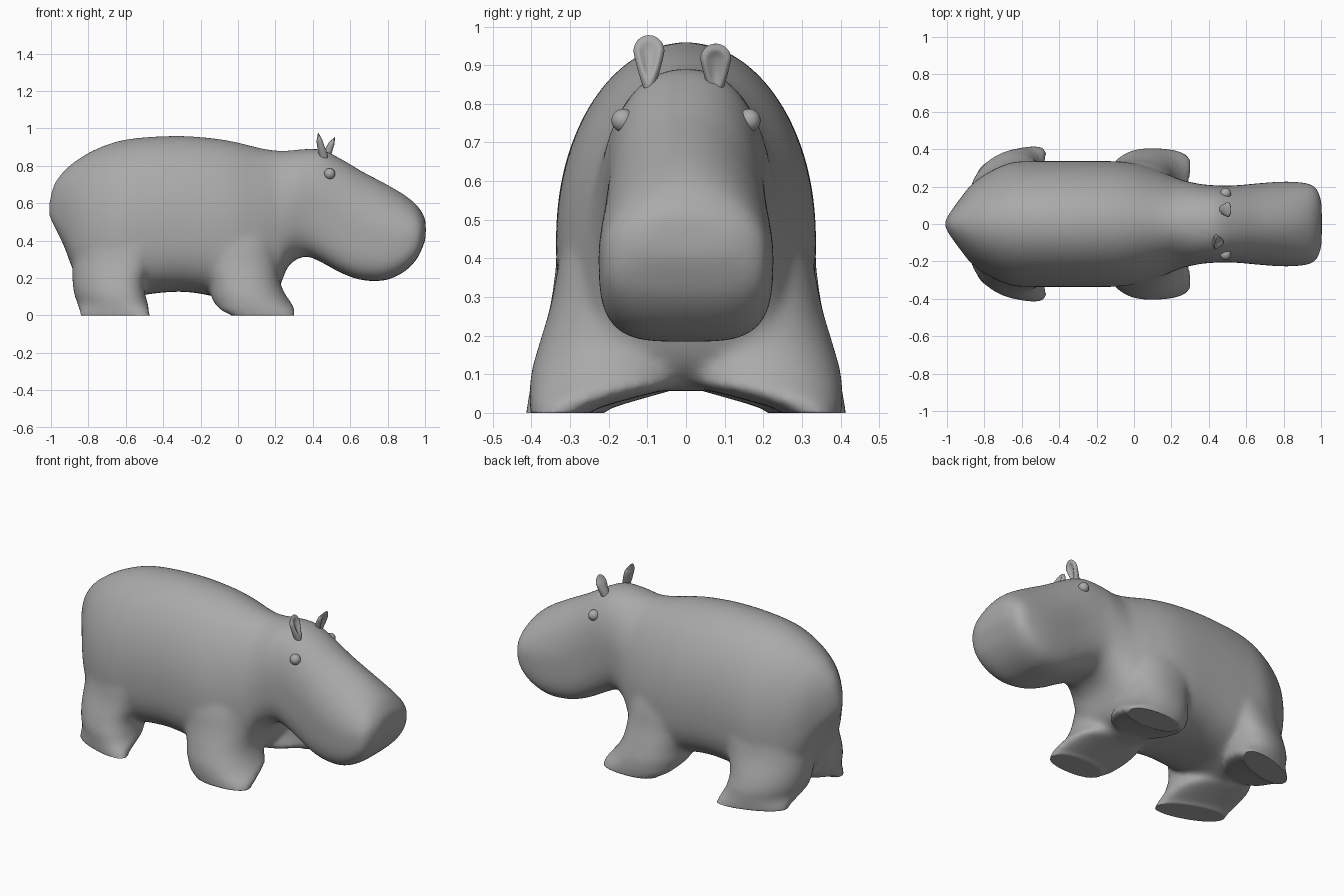
import bpy, bmesh, math
from mathutils import Matrix, Vector

cube = bpy.data.objects.get("Cube")
if cube:
    bpy.data.objects.remove(cube)

grey = bpy.data.materials.new("warm_grey")
grey.use_nodes = True
colour = (0.4, 0.4, 0.4, 1)
grey.diffuse_color = colour
grey.node_tree.nodes["Principled BSDF"].inputs["Base Color"].default_value = colour


def add_object(name, bm):
    mesh = bpy.data.meshes.new(name)
    bm.normal_update()
    bm.to_mesh(mesh)
    bm.free()
    for p in mesh.polygons:
        p.use_smooth = True
    mesh.materials.append(grey)
    obj = bpy.data.objects.new(name, mesh)
    bpy.context.collection.objects.link(obj)
    return obj


def rounded(t, power):
    """Point on a unit superellipse."""
    c, s = math.cos(t), math.sin(t)
    return (math.copysign(abs(c) ** (2 / power), c),
            math.copysign(abs(s) ** (2 / power), s))


def loft(bm, rings):
    """Closed skin through equal rings of points."""
    rows = [[bm.verts.new(p) for p in ring] for ring in rings]
    n = len(rows[0])
    for a, b in zip(rows, rows[1:]):
        for i in range(n):
            j = (i + 1) % n
            bm.faces.new((a[i], a[j], b[j], b[i]))
    bm.faces.new(rows[0][::-1])
    bm.faces.new(rows[-1])


def blend(rows, steps=4):
    """Smooth curve through rows of values."""
    out = []
    for i in range(len(rows) - 1):
        a, b = rows[max(i - 1, 0)], rows[i]
        c, d = rows[i + 1], rows[min(i + 2, len(rows) - 1)]
        for k in range(steps):
            t = k / steps
            out.append([q + t / 2 * (r - p + t * (2*p - 5*q + 4*r - s + t * (3*q - p - 3*r + s)))
                        for p, q, r, s in zip(a, b, c, d)])
    return out + [rows[-1]]


SIDES = 64
angles = [2 * math.pi * i / SIDES for i in range(SIDES)]

# Torso and head: x, underside, top, half width, squareness of the upper half
torso = [
    (-1.012, .53, .60, .01, 2), (-.985, .48, .70, .06, 2), (-.93, .37, .775, .135, 2),
    (-.87, .22, .825, .21, 2), (-.78, .12, .88, .275, 2), (-.65, .07, .93, .33, 2),
    (-.5, .11, .953, .336, 2), (-.3, .127, .96, .336, 2), (-.12, .10, .946, .336, 2),
    (0, .06, .925, .325, 2), (.12, .065, .895, .29, 2), (.21, .13, .882, .253, 2),
    (.27, .265, .882, .232, 2.1), (.36, .315, .89, .213, 2.2), (.45, .282, .886, .206, 2.3),
    (.55, .228, .838, .207, 2.2), (.66, .19, .773, .217, 2), (.78, .187, .71, .226, 1.85),
    (.88, .228, .652, .224, 1.8), (.95, .293, .597, .21, 1.8), (.985, .36, .55, .175, 1.8),
    (1.004, .41, .51, .11, 2)]
bm = bmesh.new()
rings = []
for x, low, high, half, power in blend(torso):
    mid = low + (high - low) * (.4 if x < .3 else .45)
    jaw = 2.8 + min(max((x - .35) / .25, 0), 1)
    ring = []
    for t in angles:
        y, z = rounded(t, power if math.sin(t) > 0 else jaw)
        ring.append((x, y * half, mid + z * ((high - mid) if z > 0 else (mid - low))))
    rings.append(ring)
loft(bm, rings)

# Legs, flaring into the torso and webbed inside: z, back x, front x, inner y, outer y
front_leg = [(-.05, 0, .29, .29, .395), (0, -.035, .305, .25, .403),
             (.02, -.08, .31, .20, .405), (.045, -.11, .30, .11, .406),
             (.07, -.13, .285, .02, .405), (.11, -.145, .255, 0, .40),
             (.18, -.155, .225, 0, .38), (.28, -.19, .215, 0, .35),
             (.42, -.24, .20, 0, .32), (.6, -.2, .14, 0, .24)]
hind_leg = [(-.05, -.83, -.475, .28, .40), (0, -.845, -.467, .25, .405),
            (.02, -.85, -.47, .20, .405), (.045, -.855, -.475, .11, .405),
            (.07, -.86, -.483, .03, .404), (.11, -.875, -.495, .02, .40),
            (.18, -.885, -.50, .01, .38), (.28, -.885, -.46, .01, .35),
            (.42, -.87, -.41, 0, .325), (.6, -.80, -.45, 0, .24)]
for leg, skew in ((front_leg, 0), (hind_leg, .06)):
    for side in (1, -1):
        rings = []
        for z, back, front, inner, outer in blend(leg):
            ring = []
            for t in angles:
                u, v = rounded(t, 2.2)
                y = (inner + outer) / 2 + v * (outer - inner) / 2
                ring.append(((back + front) / 2 + u * (front - back) / 2,
                             side * (y + skew * (u - .2)), z))
            rings.append(ring)
        loft(bm, rings)
bmesh.ops.recalc_face_normals(bm, faces=bm.faces)
body = add_object("body", bm)

# Fuse the torso and legs into one soft skin
fuse = body.modifiers.new("fuse", 'REMESH')
fuse.mode = 'VOXEL'
fuse.voxel_size = .012
fuse.use_smooth_shade = True
soften = body.modifiers.new("soften", 'SMOOTH')
soften.factor = .5
soften.iterations = 24
bpy.context.view_layer.update()
skin = bpy.data.meshes.new_from_object(body.evaluated_get(bpy.context.evaluated_depsgraph_get()))
body.modifiers.clear()
body.data = skin
if not skin.materials:
    skin.materials.append(grey)

# Flat soles
for v in skin.vertices:
    v.co.z = max(v.co.z, 0)
for p in skin.polygons:
    p.use_smooth = True

# Eyes
for side, name in ((1, "left_eye"), (-1, "right_eye")):
    bm = bmesh.new()
    bmesh.ops.create_uvsphere(bm, u_segments=24, v_segments=16, radius=.03)
    bmesh.ops.translate(bm, verts=bm.verts, vec=(.49, side * .163, .757))
    add_object(name, bm)


# Ears: round cupped tips narrowing to thick stems
def make_ear(name, centre, lean):
    bm = bmesh.new()
    bmesh.ops.create_uvsphere(bm, u_segments=32, v_segments=24, radius=1)
    for v in bm.verts:
        x, y, z = v.co
        dent = .9 * max(0, 1 - (y * y + z * z) / .45) if x > 0 else 0
        thick = .019 - .016 * z
        narrow = 1 if z > 0 else 1 + .5 * z
        v.co = ((x - dent) * thick, y * .04 * narrow, z * (.043 if z > 0 else .12))
    bm.transform(Matrix.Translation(Vector(centre)) @ Matrix.Rotation(lean, 4, 'Y'))
    add_object(name, bm)


make_ear("right_ear", (.438, -.096, .936), math.radians(-14))
make_ear("left_ear", (.502, .077, .916), math.radians(22))
